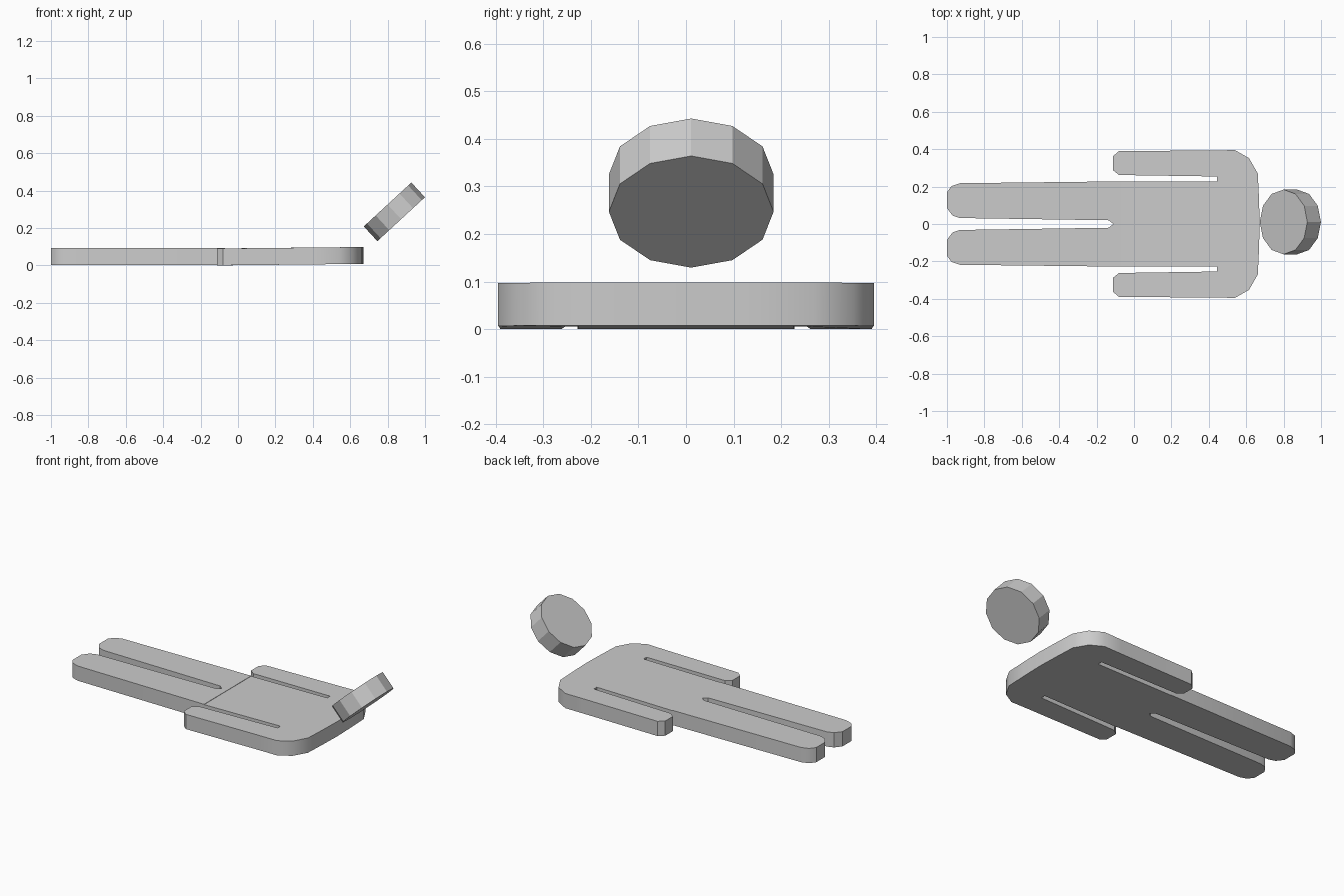
import bpy, bmesh
from math import radians

if "Cube" in bpy.data.objects:
    bpy.data.objects.remove(bpy.data.objects["Cube"])

THICK = 0.09
SEAM = -0.07


def mirrored(half):
    """Close a half outline (starting and ending near y = 0) across the x axis."""
    return half + [(x, -y) for x, y in reversed(half) if abs(y) > 1e-6]


def slab(name, outline, height):
    """Extrude an outline; height(x) gives the underside level."""
    bm = bmesh.new()
    bottom = bm.faces.new([bm.verts.new((x, y, height(x))) for x, y in outline])
    top = bmesh.ops.extrude_face_region(bm, geom=[bottom], use_keep_orig=True)
    verts = [v for v in top["geom"] if isinstance(v, bmesh.types.BMVert)]
    bmesh.ops.translate(bm, verts=verts, vec=(0, 0, THICK))
    bmesh.ops.recalc_face_normals(bm, faces=bm.faces)
    mesh = bpy.data.meshes.new(name)
    bm.to_mesh(mesh)
    bm.free()
    obj = bpy.data.objects.new(name, mesh)
    bpy.context.collection.objects.link(obj)
    bpy.ops.object.select_all(action='DESELECT')
    obj.select_set(True)
    bpy.context.view_layer.objects.active = obj
    bpy.ops.object.shade_smooth_by_angle(angle=radians(35))
    return obj


# Legs: two rounded limbs divided by a narrow slot
legs = [(-0.11, 0.0), (-0.135, 0.02), (-0.93, 0.032), (-0.97, 0.045),
        (-1.0, 0.085), (-1.0, 0.17), (-0.975, 0.203), (-0.93, 0.218),
        (SEAM, 0.228)]
slab("legs", mirrored(legs), lambda x: 0.002)

# Torso with arms, rising very slightly toward the shoulders
torso = [(SEAM, 0.228), (0.445, 0.226), (0.445, 0.254), (-0.08, 0.262),
         (-0.113, 0.288), (-0.113, 0.362), (-0.08, 0.39), (0.42, 0.393),
         (0.54, 0.395), (0.615, 0.352), (0.662, 0.27), (0.668, 0.14),
         (0.672, 0.0)]
slab("torso_and_arms", mirrored(torso),
     lambda x: max(0.0, 0.008 * (x - SEAM) / 0.74))

# Head: tilted twelve-sided disc floating above the shoulders
bpy.ops.mesh.primitive_cylinder_add(
    vertices=12, radius=0.173, depth=0.107,
    location=(0.836, 0.011, 0.286), rotation=(0, radians(-42.7), 0))
bpy.context.object.name = "head"
